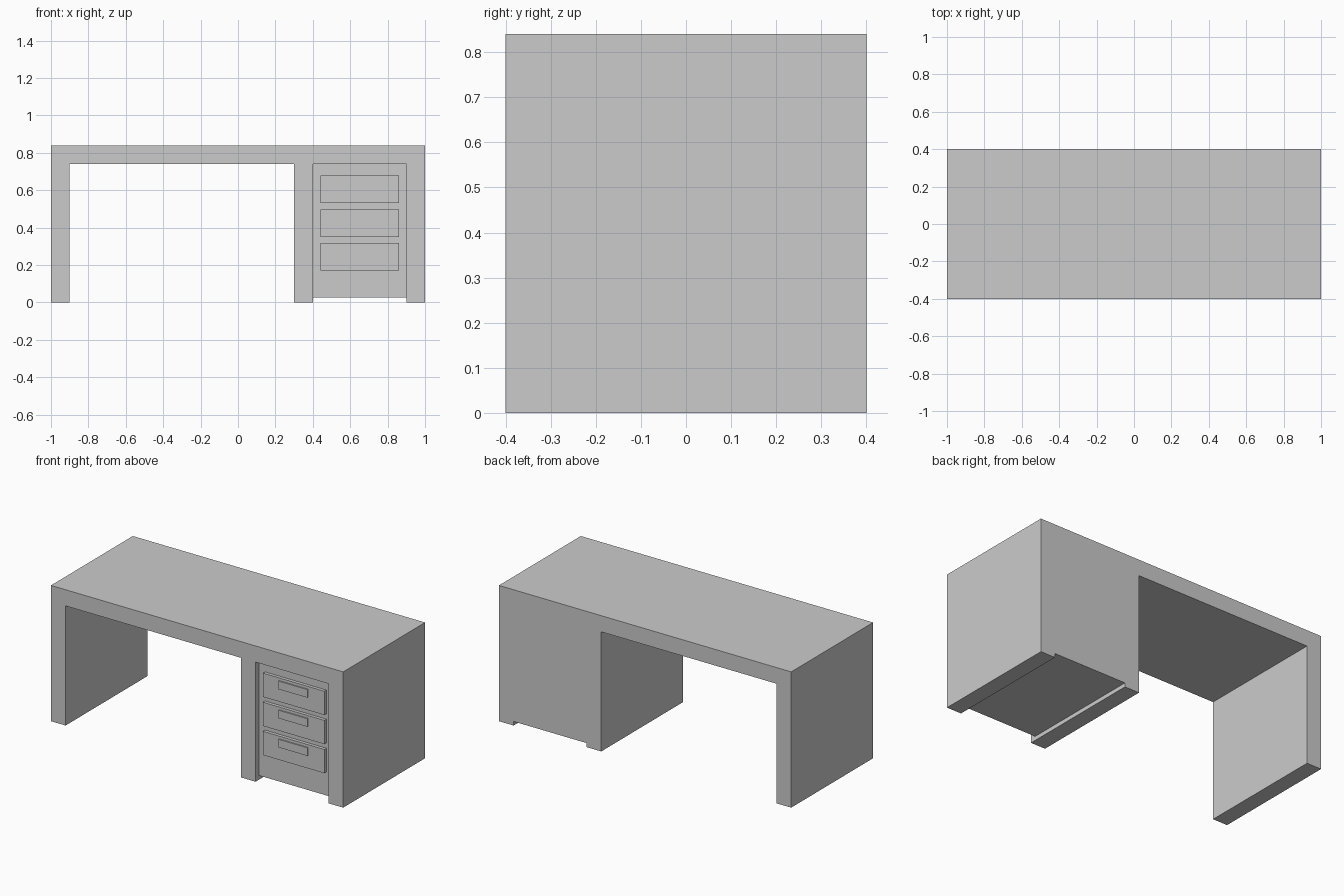
import bpy
import bmesh

if "Cube" in bpy.data.objects:
    bpy.data.objects.remove(bpy.data.objects["Cube"])


def prism(name, profile, y0, y1):
    """Extrude an x/z outline from y0 to y1."""
    bm = bmesh.new()
    face = bm.faces.new([bm.verts.new((x, y0, z)) for x, z in profile])
    out = bmesh.ops.extrude_face_region(bm, geom=[face])
    verts = [g for g in out["geom"] if isinstance(g, bmesh.types.BMVert)]
    bmesh.ops.translate(bm, verts=verts, vec=(0, y1 - y0, 0))
    bmesh.ops.recalc_face_normals(bm, faces=bm.faces[:])
    mesh = bpy.data.meshes.new(name)
    bm.to_mesh(mesh)
    bm.free()
    obj = bpy.data.objects.new(name, mesh)
    bpy.context.collection.objects.link(obj)
    return obj


def box(name, x0, x1, y0, y1, z0, z1):
    return prism(name, [(x0, z0), (x1, z0), (x1, z1), (x0, z1)], y0, y1)


# Desk top with its three upright panels, one continuous outline
prism("desk_frame", [
    (-1, 0), (-0.9, 0), (-0.9, 0.74), (0.3, 0.74), (0.3, 0), (0.4, 0),
    (0.4, 0.74), (0.9, 0.74), (0.9, 0), (1, 0), (1, 0.84), (-1, 0.84),
], -0.4, 0.4)

# Cabinet body, set back at the front and flush at the back
box("drawer_cabinet", 0.4, 0.9, -0.365, 0.4, 0.025, 0.74)

# Three drawer fronts, each with a flat handle near its upper edge
for i in range(3):
    z = 0.53 - 0.18 * i
    box(f"drawer_front_{i + 1}", 0.44, 0.86, -0.385, -0.365, z, z + 0.147)
    box(f"drawer_handle_{i + 1}", 0.55, 0.75, -0.392, -0.385, z + 0.08, z + 0.13)
